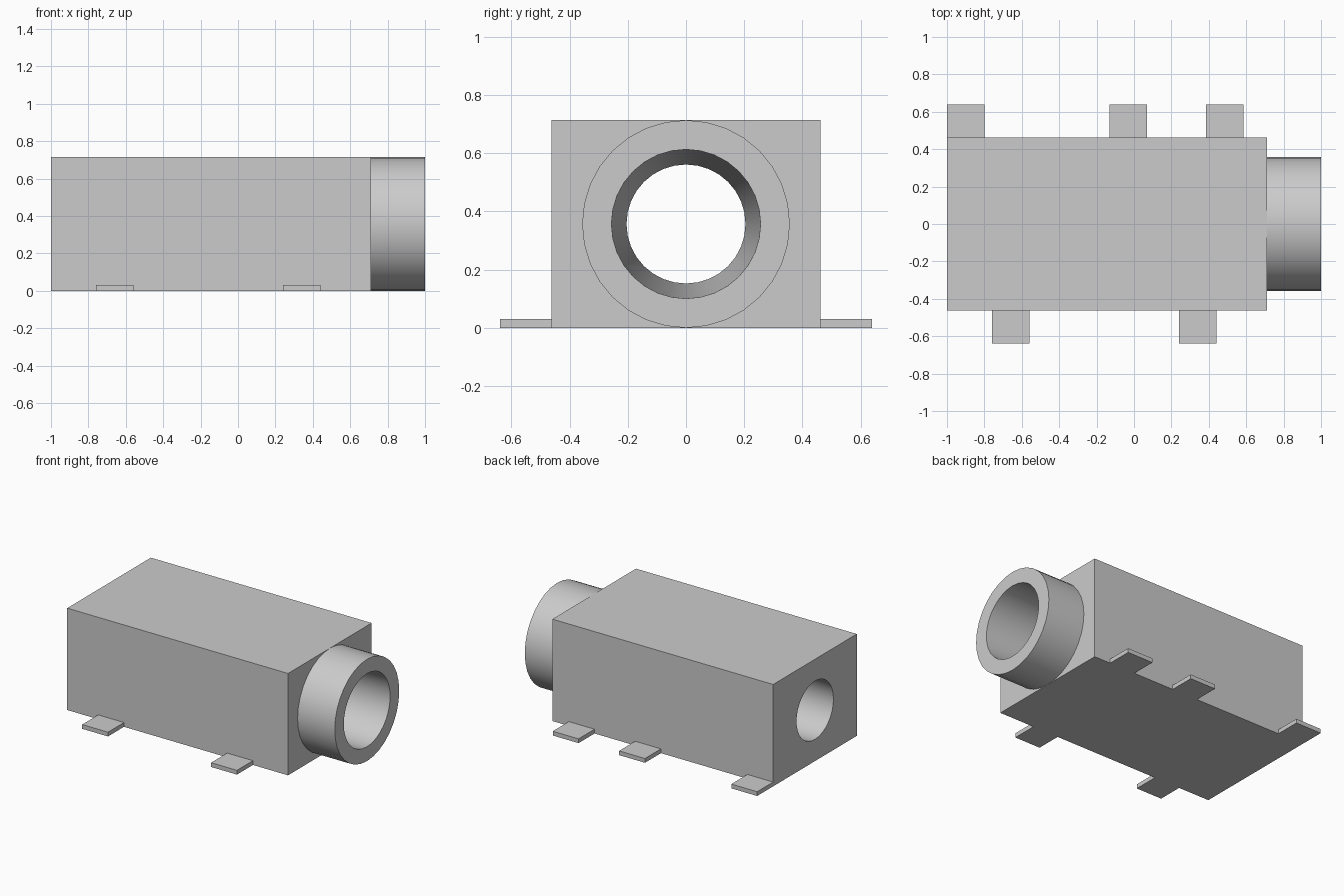
import bpy
import math

default = bpy.data.objects.get("Cube")
if default:
    bpy.data.objects.remove(default, do_unlink=True)

grey = bpy.data.materials.new("light grey")
grey.use_nodes = True
COLOUR = (0.6, 0.6, 0.6, 1)
grey.diffuse_color = COLOUR
grey.node_tree.nodes["Principled BSDF"].inputs["Base Color"].default_value = COLOUR

HEIGHT, WIDTH, DEPTH = 0.714, 0.926, 1.28   # body height, body width, width over tabs
FACE_X = 0.712                              # where the collar meets the body
AXIS_Z = HEIGHT / 2
SIDES = 32


def box(name, x0, x1, y0, y1, z0, z1):
    bpy.ops.mesh.primitive_cube_add(
        size=1, location=((x0 + x1) / 2, (y0 + y1) / 2, (z0 + z1) / 2))
    obj = bpy.context.object
    obj.name = name
    obj.scale = (x1 - x0, y1 - y0, z1 - z0)
    bpy.ops.object.transform_apply(location=False, rotation=False)
    obj.data.materials.append(grey)
    return obj


def cone_along_x(name, x0, x1, r0, r1):
    bpy.ops.mesh.primitive_cone_add(
        vertices=SIDES, radius1=r0, radius2=r1, depth=x1 - x0,
        location=((x0 + x1) / 2, 0, AXIS_Z), rotation=(0, math.pi / 2, 0))
    obj = bpy.context.object
    obj.name = name
    obj.data.materials.append(grey)
    return obj


# Body and collar, both pierced by one tapered bore
body = box("body", -1, FACE_X, -WIDTH / 2, WIDTH / 2, 0, HEIGHT)
collar = cone_along_x("collar", FACE_X, 1, AXIS_Z, AXIS_Z)
bore = cone_along_x("bore_cutter", -1.1, 1.1, 0.202, 0.259)

for part in (body, collar):
    cut = part.modifiers.new("bore", 'BOOLEAN')
    cut.operation = 'DIFFERENCE'
    cut.solver = 'EXACT'
    cut.object = bore
    bpy.ops.object.select_all(action='DESELECT')
    part.select_set(True)
    bpy.context.view_layer.objects.active = part
    bpy.ops.object.modifier_apply(modifier=cut.name)
    bpy.ops.object.shade_smooth_by_angle(angle=math.radians(30))
bpy.data.objects.remove(bore, do_unlink=True)

# Flat mounting tabs along the bottom edges
for side, label, starts in ((1, "back", (-1, -0.13, 0.385)),
                            (-1, "front", (-0.76, 0.24))):
    for i, x in enumerate(starts):
        y0, y1 = sorted((side * WIDTH / 2, side * DEPTH / 2))
        box(f"{label}_tab_{i + 1}", x, x + 0.2, y0, y1, 0, 0.03)
